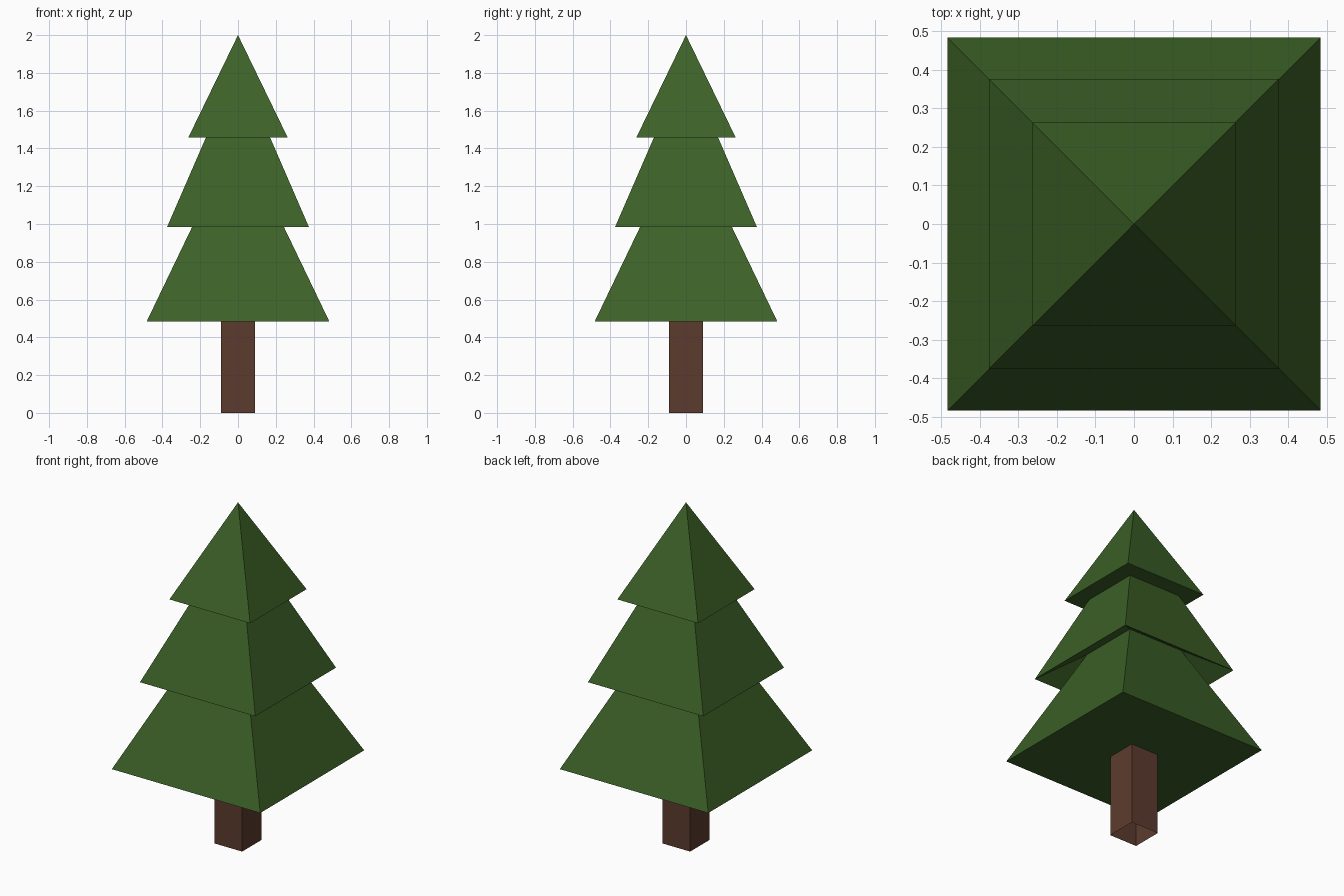
import bpy
import bmesh

if "Cube" in bpy.data.objects:
    bpy.data.objects.remove(bpy.data.objects["Cube"])


def material(name, color):
    mat = bpy.data.materials.new(name)
    mat.diffuse_color = (*color, 1.0)
    mat.use_nodes = True
    mat.node_tree.nodes["Principled BSDF"].inputs["Base Color"].default_value = mat.diffuse_color
    return mat


def make_object(name, bm, mat):
    bmesh.ops.recalc_face_normals(bm, faces=bm.faces)
    mesh = bpy.data.meshes.new(name)
    bm.to_mesh(mesh)
    bm.free()
    mesh.materials.append(mat)
    obj = bpy.data.objects.new(name, mesh)
    bpy.context.collection.objects.link(obj)
    return obj


def square(bm, half, z):
    corners = ((-1, -1), (1, -1), (1, 1), (-1, 1))
    return [bm.verts.new((x * half, y * half, z)) for x, y in corners]


def tier(name, half, base, apex, recess, mat):
    """Square pyramid; a recess lifts the centre of the underside."""
    bm = bmesh.new()
    ring = square(bm, half, base)
    tip = bm.verts.new((0, 0, apex))
    centre = bm.verts.new((0, 0, base + recess)) if recess else None
    for i in range(4):
        a, b = ring[i], ring[(i + 1) % 4]
        bm.faces.new((a, b, tip))
        if centre:
            bm.faces.new((b, a, centre))
    if not centre:
        bm.faces.new(ring[::-1])
    return make_object(name, bm, mat)


green = material("pine green", (0.045, 0.118, 0.020))
brown = material("bark brown", (0.108, 0.044, 0.028))

# Trunk: square tube, open at the bottom
bm = bmesh.new()
low, high = square(bm, 0.09, 0.0), square(bm, 0.09, 0.483)
for i in range(4):
    j = (i + 1) % 4
    bm.faces.new((low[i], low[j], high[j], high[i]))
make_object("trunk", bm, brown)

# Foliage: three stacked pyramids
for name, half, base, apex, recess in (
    ("lower_foliage", 0.484, 0.483, 1.49, 0.0),
    ("middle_foliage", 0.376, 0.983, 1.85, 0.26),
    ("upper_foliage", 0.263, 1.458, 2.0, 0.0),
):
    tier(name, half, base, apex, recess, green)
